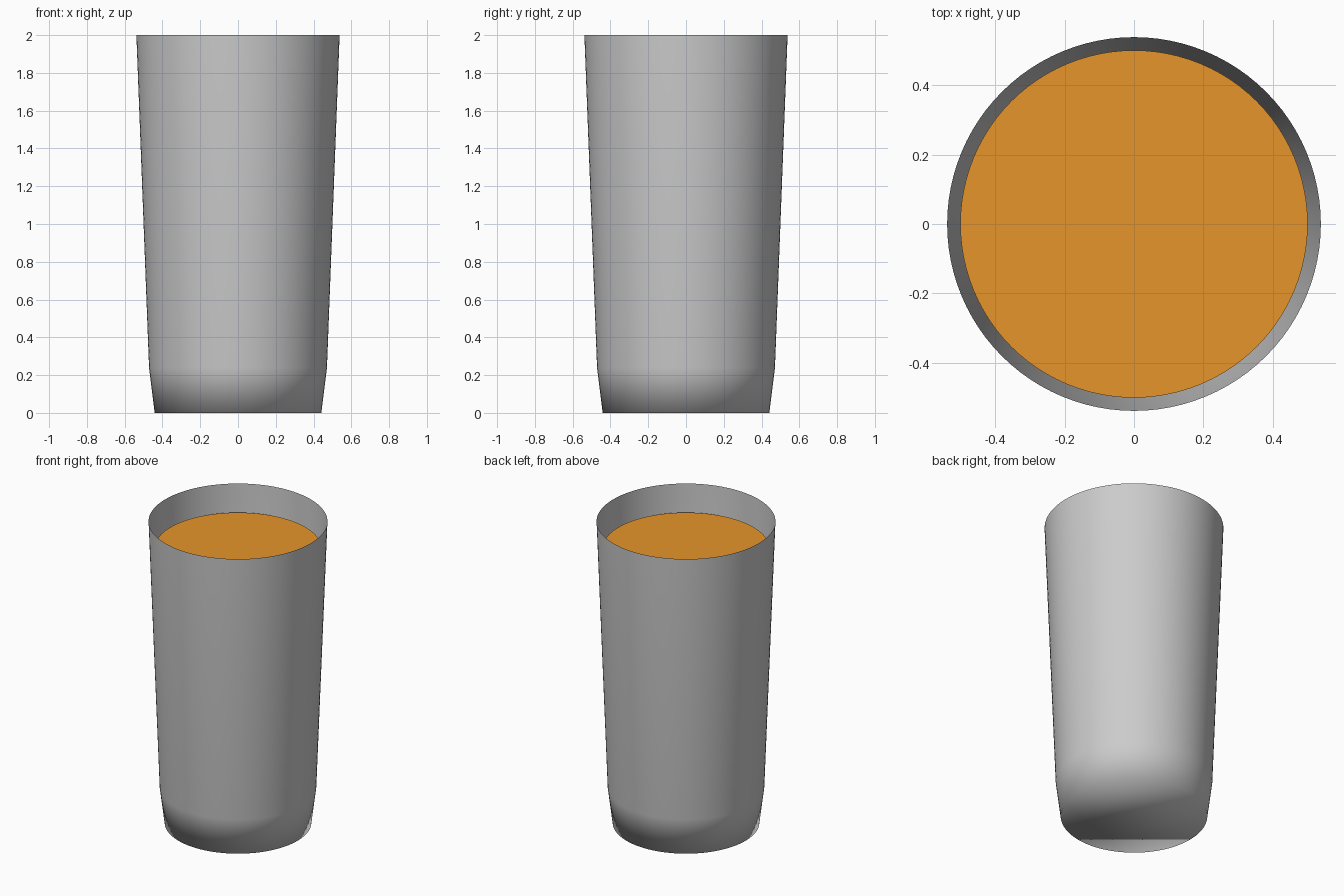
import bpy, bmesh
from math import sin, cos, pi

if "Cube" in bpy.data.objects:
    bpy.data.objects.remove(bpy.data.objects["Cube"])

SIDES = 96


def lathe(name, profile, cap_top=False):
    """Spin (radius, z) points into a round body with a closed bottom."""
    bm = bmesh.new()
    rings = [[bm.verts.new((r * cos(2 * pi * i / SIDES), r * sin(2 * pi * i / SIDES), z))
              for i in range(SIDES)] for r, z in profile]
    for low, high in zip(rings, rings[1:]):
        for i in range(SIDES):
            j = (i + 1) % SIDES
            bm.faces.new((low[i], low[j], high[j], high[i]))
    bm.faces.new(rings[0][::-1])
    if cap_top:
        bm.faces.new(rings[-1])
    for f in bm.faces:
        f.smooth = True
    if cap_top:
        # crisp edge around the flat surface
        for e in bm.edges:
            if all(v in rings[-1] for v in e.verts):
                e.smooth = False
    mesh = bpy.data.meshes.new(name)
    bm.to_mesh(mesh)
    bm.free()
    obj = bpy.data.objects.new(name, mesh)
    bpy.context.collection.objects.link(obj)
    return obj


# Thin tapered drinking glass, open at the top
lathe("glass", [(0.441, 0), (0.471, 0.24), (0.538, 2.0)])

# Drink filling the glass to just below the rim
drink = lathe("drink", [(0.41, 0.04), (0.438, 0.26), (0.50, 1.825)], cap_top=True)
orange = bpy.data.materials.new("orange_drink")
orange.diffuse_color = (0.8, 0.3, 0.025, 1)
orange.use_nodes = True
orange.node_tree.nodes["Principled BSDF"].inputs["Base Color"].default_value = orange.diffuse_color
drink.data.materials.append(orange)
